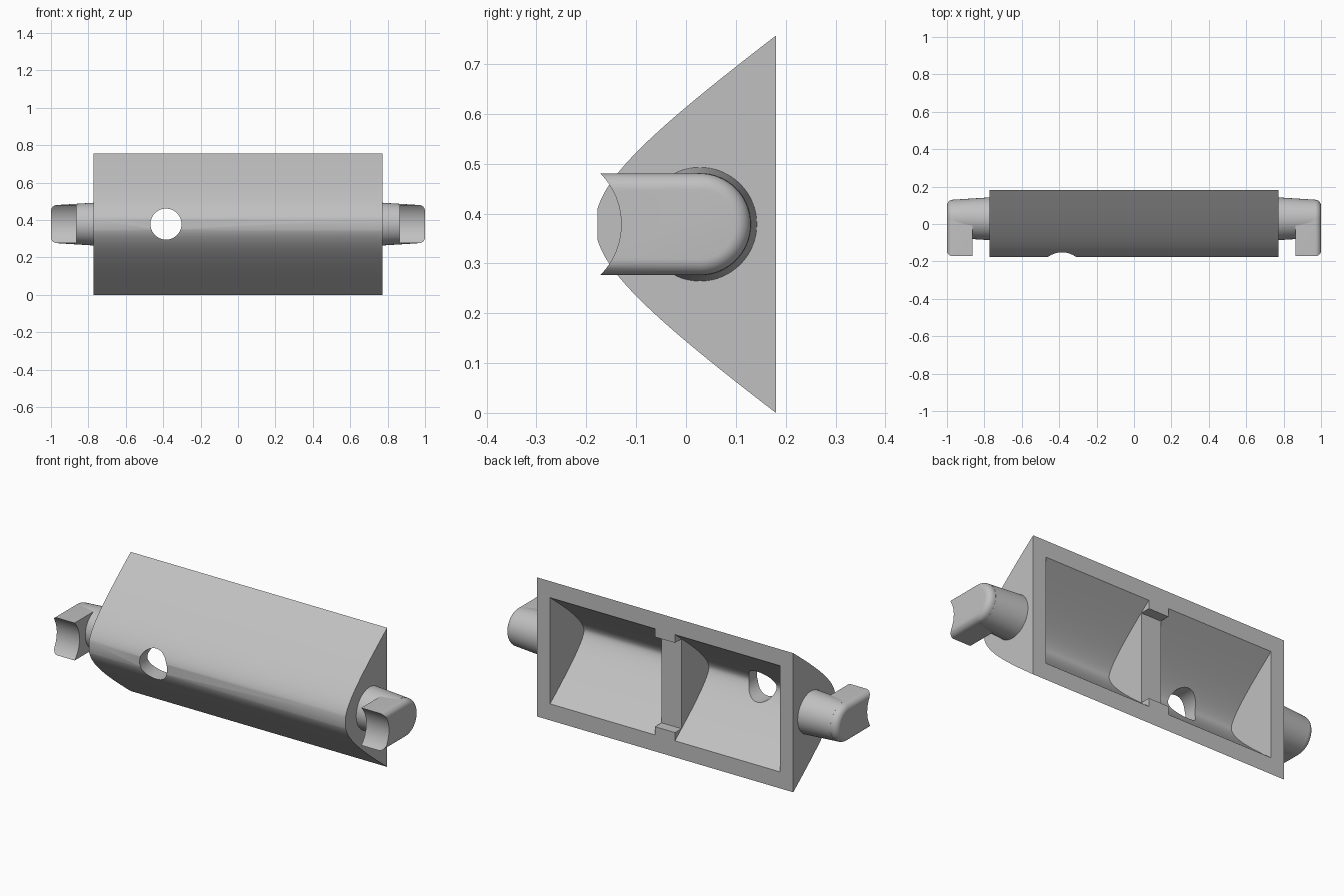
import bpy, bmesh, math

if "Cube" in bpy.data.objects:
    bpy.data.objects.remove(bpy.data.objects["Cube"])

ZC = 0.3785          # height of the horizontal symmetry plane
ARM_Y = 0.028        # depth of the arm axis
HALF_LEN = 0.772

grey = bpy.data.materials.new("plain_grey")
grey.diffuse_color = (0.53, 0.53, 0.53, 1)
grey.use_nodes = True
grey.node_tree.nodes["Principled BSDF"].inputs["Base Color"].default_value = grey.diffuse_color


def loft(name, rings):
    """Solid through a list of rings, each a list of 3D points, with end caps."""
    bm = bmesh.new()
    loops = [[bm.verts.new(p) for p in ring] for ring in rings]
    n = len(loops[0])
    for a, b in zip(loops, loops[1:]):
        for i in range(n):
            j = (i + 1) % n
            bm.faces.new((a[i], a[j], b[j], b[i]))
    bm.faces.new(loops[0])
    bm.faces.new(loops[-1])
    bmesh.ops.recalc_face_normals(bm, faces=bm.faces)
    mesh = bpy.data.meshes.new(name)
    bm.to_mesh(mesh)
    bm.free()
    ob = bpy.data.objects.new(name, mesh)
    bpy.context.collection.objects.link(ob)
    mesh.materials.append(grey)
    return ob


def prism(name, profile, x0, x1):
    """Extrude a (y, z) profile along x."""
    return loft(name, [[(x, y, z) for y, z in profile] for x in (x0, x1)])


def circle(r, n=64):
    return [(r * math.cos(2 * math.pi * i / n), r * math.sin(2 * math.pi * i / n))
            for i in range(n)]


def cut(target, cutter):
    mod = target.modifiers.new("cut", 'BOOLEAN')
    mod.operation = 'DIFFERENCE'
    mod.solver = 'EXACT'
    mod.object = cutter
    bpy.context.view_layer.objects.active = target
    bpy.ops.object.modifier_apply(modifier=mod.name)
    bpy.data.objects.remove(cutter)


def smooth(ob, angle=30):
    bpy.ops.object.select_all(action='DESELECT')
    ob.select_set(True)
    bpy.context.view_layer.objects.active = ob
    bpy.ops.object.shade_smooth_by_angle(angle=math.radians(angle))


def shell_profile(h_max, offset=0.0, flat=0.0, n=36):
    """Hyperbolic nose section, optionally offset inwards by a wall thickness."""
    a, s, tip = 0.206, 1.4, -0.182
    half = []
    for i in range(n + 1):
        h = flat + (h_max - flat) * i / n
        root = math.sqrt(a * a + (s * h) ** 2)
        slope = s * s * h / root
        k = offset / math.hypot(1, slope)
        half.append((tip + root - a + k, h - slope * k))
    lower = [(y, ZC - h) for y, h in reversed(half) if h > 1e-6]
    return lower + [(y, ZC + h) for y, h in half]


# Main shell with a narrow flat nose
body = prism("body", shell_profile(0.3785, flat=0.03), -HALF_LEN, HALF_LEN)

# Two cavities open at the back, leaving a divider between them
for side in (-1, 1):
    cut(body, prism("cavity_cutter", shell_profile(0.5, offset=0.071),
                    side * 0.06, side * 0.692))

# Shallow recess in the back edge of the divider
recess = [(0.125, ZC - 0.244), (0.3, ZC - 0.244), (0.3, ZC + 0.244), (0.125, ZC + 0.244)]
cut(body, prism("recess_cutter", recess, -0.0605, 0.0605))

# Round hole through the front wall
hole = loft("hole_cutter", [[(-0.385 + u, y, ZC + v) for u, v in circle(0.083)]
                            for y in (-0.3, 0.1)])
cut(body, hole)
smooth(body)


def stadium(r, front, n=32):
    """Section with a half-round back and straight sides running forward."""
    pts = [(ARM_Y + r * math.sin(math.pi * i / n), ZC + r * math.cos(math.pi * i / n))
           for i in range(n + 1)]
    return [(front, ZC + r)] + pts + [(front, ZC - r)]


for side, label in ((-1, "left"), (1, "right")):
    # Tapered round arm
    arm = loft(label + "_arm", [[(side * x, ARM_Y + u, ZC + v) for u, v in circle(r)]
                                for x, r in ((0.76, 0.115), (0.96, 0.1025))])
    smooth(arm)

    # Forward-reaching head with a rounded outer rim
    R, F = 0.102, 0.032
    steps = [(0.863, R)]
    for i in range(9):
        t = math.pi / 2 * i / 8
        steps.append((1 - F + F * math.sin(t), R - F + F * math.cos(t)))
    head = loft(label + "_head", [[(side * x, y, z) for y, z in stadium(r, -0.24)]
                                  for x, r in steps])
    # Concave front of the head
    saddle = [(-0.275 + u, ZC + v) for u, v in circle(0.145, 96)]
    cut(head, prism("saddle_cutter", saddle, side * 0.8, side * 1.1))
    # Drop any loose material in front of the concave face
    bm = bmesh.new()
    bm.from_mesh(head.data)
    bmesh.ops.delete(bm, geom=[v for v in bm.verts if v.co.y < -0.2], context='VERTS')
    bm.to_mesh(head.data)
    bm.free()
    smooth(head)
